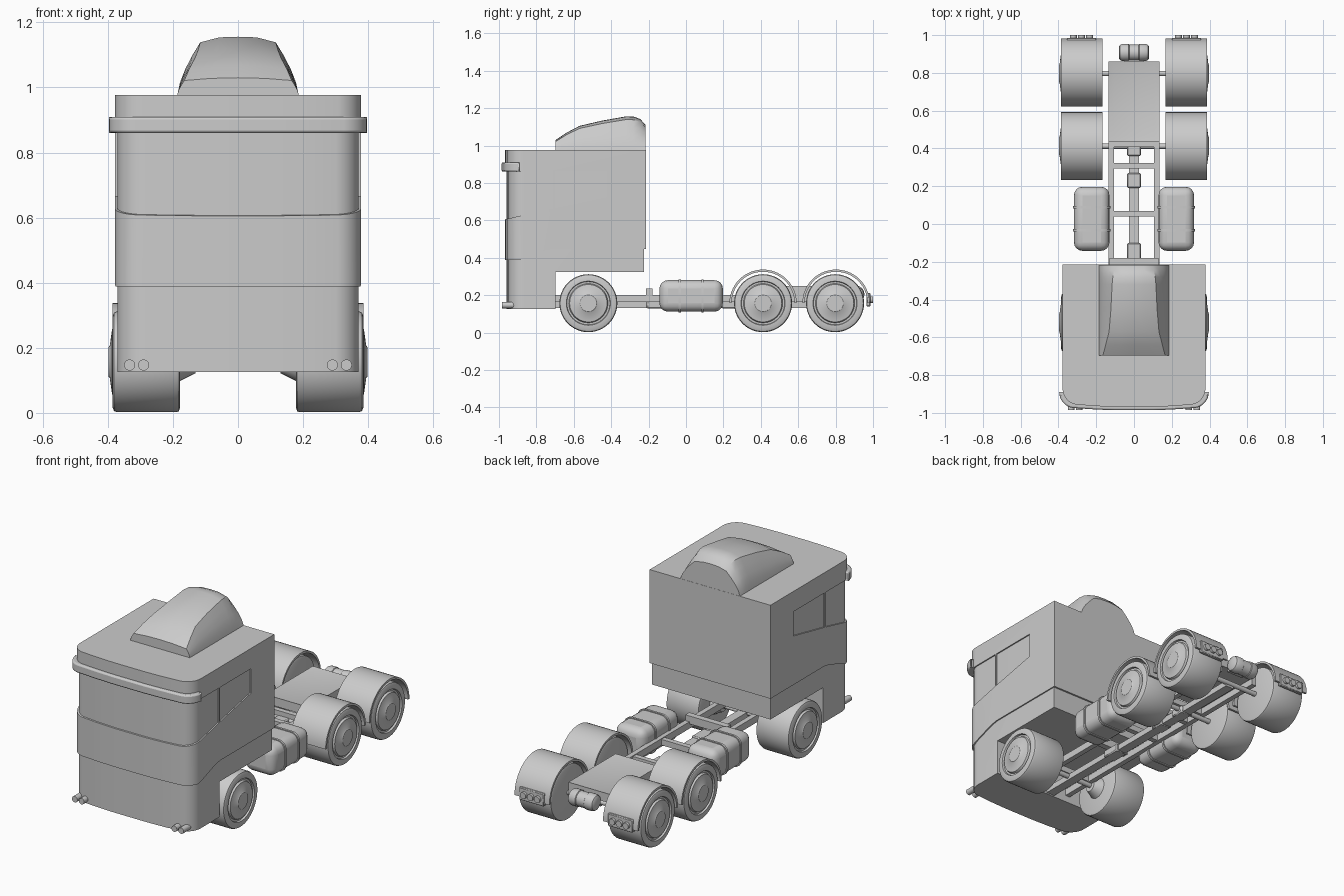
import bpy, bmesh
from math import sin, cos, pi, radians

if "Cube" in bpy.data.objects:
    bpy.data.objects.remove(bpy.data.objects["Cube"])


def make(name, verts, faces, mirror=False):
    me = bpy.data.meshes.new(name)
    me.from_pydata(verts, [], faces)
    bm = bmesh.new()
    bm.from_mesh(me)
    bmesh.ops.recalc_face_normals(bm, faces=bm.faces)
    bm.to_mesh(me)
    bm.free()
    ob = bpy.data.objects.new(name, me)
    bpy.context.collection.objects.link(ob)
    if mirror:
        m = ob.modifiers.new("mirror", 'MIRROR')
        m.use_mirror_merge = False
    return ob


def loft(name, rings, mirror=False, cap=True):
    n = len(rings[0])
    verts = [p for r in rings for p in r]
    faces = [(i * n + j, i * n + (j + 1) % n, (i + 1) * n + (j + 1) % n, (i + 1) * n + j)
             for i in range(len(rings) - 1) for j in range(n)]
    if cap:
        faces += [tuple(range(n)), tuple(range(len(verts) - n, len(verts)))]
    return make(name, verts, faces, mirror)


def box(name, x, y, z, bevel=0, seg=1, mirror=False):
    ob = loft(name, [[(x[0], y[0], k), (x[1], y[0], k), (x[1], y[1], k), (x[0], y[1], k)] for k in z])
    if bevel:
        b = ob.modifiers.new("bevel", 'BEVEL')
        b.width, b.segments = bevel, seg
    if mirror:
        ob.modifiers.new("mirror", 'MIRROR').use_mirror_merge = False
    return ob


def lathe(name, prof, y, z, n=48, mirror=False):
    # revolve (x, radius) points about an axle parallel to x
    return loft(name, [[(x, y + r * cos(2 * pi * k / n), z + r * sin(2 * pi * k / n)) for k in range(n)]
                       for x, r in prof], mirror)


def rod_y(name, x, z, r, y0, y1, n=20, mirror=False):
    return loft(name, [[(x + r * cos(2 * pi * k / n), y, z + r * sin(2 * pi * k / n)) for k in range(n)]
                       for y in (y0, y1)], mirror)


def footprint(d, back=-0.215):
    # plan outline of the cab: bowed front with rounded corners, offset inward by d
    h = 0.378 - d
    half = [(h, back)] + [(h - 0.085 + 0.085 * cos(a), -0.872 + d - 0.085 * sin(a))
                          for a in [radians(80) * k / 8 for k in range(9)]]
    half += [(0.2, -0.964 + d), (0.1, -0.968 + d)]
    return half + [(-x, y) for x, y in reversed(half)]


def plan(name, d, z0, z1, back=-0.215):
    return loft(name, [[(x, y, z) for x, y in footprint(d, back)] for z in (z0, z1)])


def side(name, pts):
    return loft(name, [[(x, y, z) for y, z in pts] for x in (-0.6, 0.6)])


def boolean(ob, cutter, op):
    m = ob.modifiers.new("cut", 'BOOLEAN')
    m.object, m.operation, m.solver = cutter, op, 'EXACT'
    bpy.context.view_layer.objects.active = ob
    bpy.ops.object.modifier_apply(modifier=m.name)
    bpy.data.objects.remove(cutter)


# Cab: inset core (glass and lower skirt) with wheel step
core = plan("cab_core", 0.007, 0.125, 0.97, -0.225)
boolean(core, side("step", [(-0.697, 0.0), (0, 0.0), (0, 0.325), (-0.697, 0.325)]), 'DIFFERENCE')

# Cab outer shell, cut along the belt lines and the windows
shell = plan("cab_shell", 0, 0.3, 0.977)
boolean(shell, side("belt", [(-1.1, 0.388), (-0.89, 0.388), (-0.75, 0.438), (-0.7, 0.448), (0, 0.448),
                             (0, 1.1), (-1.1, 1.1)]), 'INTERSECT')
boolean(shell, side("screen", [(-1.1, 0.575), (-0.71, 0.665), (-0.71, 0.862), (-1.1, 0.862)]), 'DIFFERENCE')
boolean(shell, side("window", [(-0.7, 0.667), (-0.423, 0.724), (-0.423, 0.862), (-0.7, 0.862)]), 'DIFFERENCE')

# Sun visor wrapping round the front
visor = plan("sun_visor", -0.018, 0.86, 0.91, -0.89)
b = visor.modifiers.new("bevel", 'BEVEL')
b.width, b.segments = 0.008, 2

# Roof air deflector
sections = []
for y, h, w in [(-0.697, 0.05, 0.165), (-0.64, 0.088, 0.15), (-0.57, 0.125, 0.132), (-0.45, 0.153, 0.122),
                (-0.32, 0.176, 0.116), (-0.28, 0.175, 0.112), (-0.245, 0.162, 0.106), (-0.216, 0.13, 0.1)]:
    half = [(0.187, 0)] + [(0.187 - (0.187 - w) * t ** 1.5, h * 0.93 * t) for t in (0.25, 0.5, 0.75, 1)]
    half += [(w * 0.5, h + 0.003), (0, h + 0.005)]
    sections.append([(x, y, 0.975 + z) for x, z in half] + [(-x, y, 0.975 + z) for x, z in half[-2::-1]])
loft("roof_deflector", sections)

# Front lamps
for x in (0.29, 0.333):
    rod_y("front_lamp", x, 0.147, 0.017, -0.985, -0.92, mirror=True)

# Wheels with stepped rims and hubs
tyre = [(0.178, 0.14), (0.182, 0.152), (0.19, 0.155), (0.372, 0.155), (0.381, 0.151), (0.385, 0.142),
        (0.386, 0.118), (0.376, 0.115), (0.376, 0.105), (0.387, 0.1), (0.394, 0.05), (0.398, 0.045), (0.398, 0.001)]
for y in (-0.522, 0.412, 0.797):
    lathe("wheel", tyre, y, 0.157, mirror=True)
    lathe("axle", [(-0.2, 0.014), (0.2, 0.014)], y, 0.157, 16)
lathe("front_axle_hub", [(0.13, 0.035), (0.18, 0.06)], -0.522, 0.157, 24, True)

# Rear mudguards
for y in (0.412, 0.802):
    arc = [pi * k / 28 for k in range(29)]
    rings = [[(x, y + r * cos(a), 0.157 + r * sin(a))
              for x, r in ((0.168, 0.168), (0.168, 0.18), (0.386, 0.18), (0.386, 0.168))] for a in arc]
    loft("mudguard", rings, True)

# Tail lamp panels
box("tail_panel", (0.2, 0.355), (0.965, 0.986), (0.14, 0.212), 0.004, 1, True)
for x in (0.235, 0.278, 0.321):
    rod_y("tail_lamp", x, 0.176, 0.018, 0.98, 1.0, mirror=True)

# Chassis rails, prop shaft and cross members
box("chassis_rail", (0.105, 0.134), (-0.72, 0.86), (0.163, 0.202), mirror=True)
box("prop_shaft", (-0.026, 0.026), (-0.72, 0.8), (0.132, 0.165))
for y0, y1 in ((-0.21, -0.1), (0.19, 0.27), (0.36, 0.44)):
    box("shaft_joint", (-0.037, 0.037), (y0, y1), (0.128, 0.172), 0.006)
for y in (0.422, 0.308, 0.055, -0.52):
    box("cross_member", (-0.12, 0.12), (y - 0.015, y + 0.015), (0.165, 0.198))
box("raised_cross_member", (-0.13, 0.13), (-0.215, -0.18), (0.19, 0.235))

# Coupling plate with recessed centre
plate = box("coupling_plate", (-0.134, 0.134), (0.438, 0.86), (0.2, 0.25))
bm = bmesh.new()
bm.from_mesh(plate.data)
top = max(bm.faces, key=lambda f: f.calc_center_median().z)
bmesh.ops.inset_region(bm, faces=[top], thickness=0.04)
bmesh.ops.translate(bm, verts=top.verts, vec=(0, 0, -0.008))
bm.to_mesh(plate.data)
bm.free()

# Fuel tanks with straps
box("fuel_tank", (0.13, 0.318), (-0.142, 0.197), (0.112, 0.28), 0.045, 4, True)
for y in (-0.033, 0.088):
    strap = box("tank_strap", (0.125, 0.323), (y - 0.006, y + 0.006), (0.107, 0.285), mirror=True)
    bm = bmesh.new()
    bm.from_mesh(strap.data)
    long_edges = [e for e in bm.edges if abs(e.verts[0].co.y - e.verts[1].co.y) > 0.005]
    bmesh.ops.bevel(bm, geom=long_edges, offset=0.046, segments=4, profile=0.5, affect='EDGES')
    bm.to_mesh(strap.data)
    bm.free()

# Rear air tank
lathe("air_tank", [(-0.08, 0.03), (-0.074, 0.04), (-0.06, 0.046), (-0.028, 0.046), (-0.025, 0.042),
                   (0.025, 0.042), (0.028, 0.046), (0.06, 0.046), (0.074, 0.04), (0.08, 0.03)], 0.908, 0.205, 24)
box("air_tank_bracket", (-0.05, 0.05), (0.84, 0.89), (0.19, 0.22))

bpy.ops.object.select_all(action='SELECT')
bpy.ops.object.shade_smooth_by_angle(angle=radians(32))
